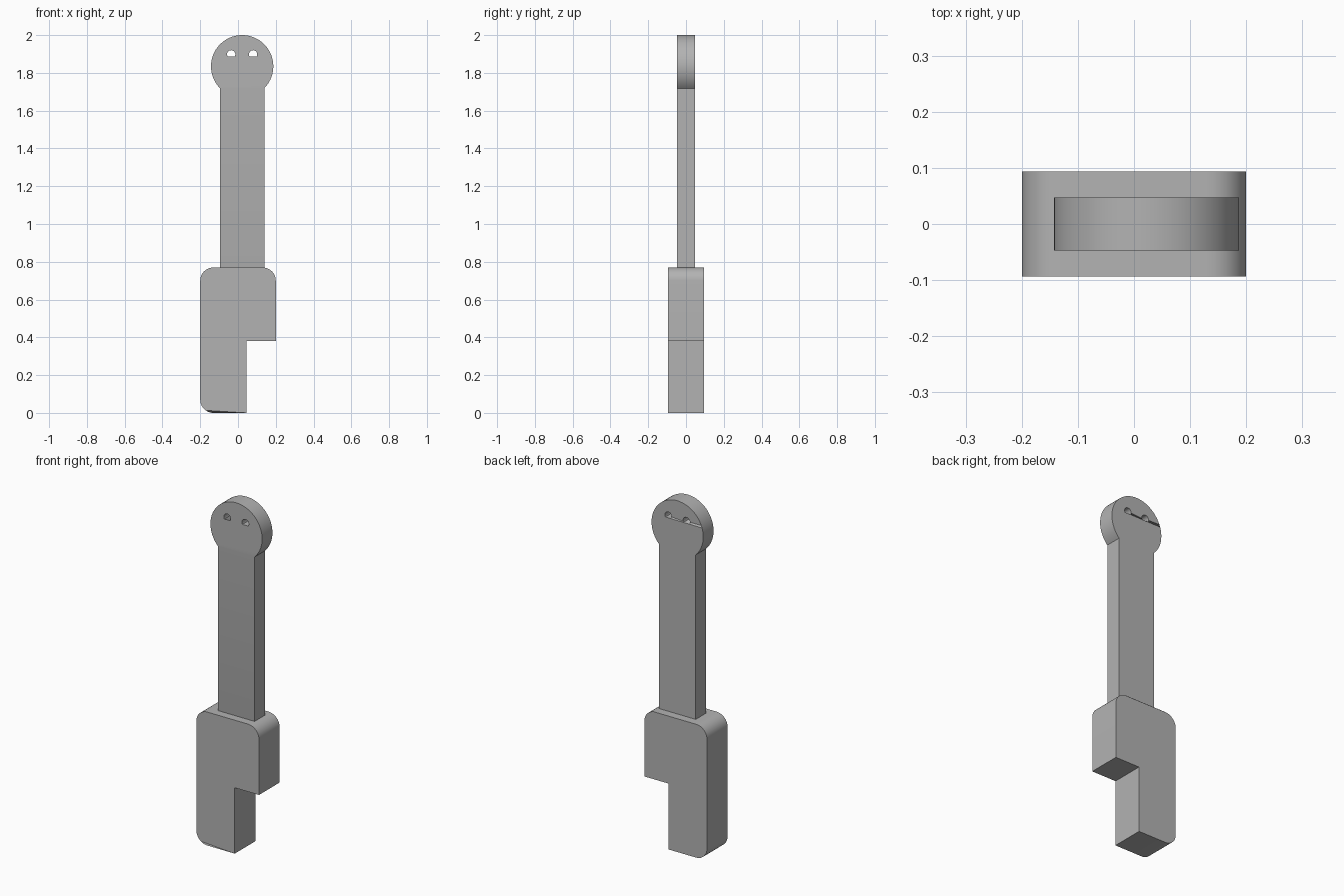
import bpy
import bmesh
from math import asin, cos, pi, radians, sin, sqrt

cube = bpy.data.objects.get("Cube")
if cube:
    bpy.data.objects.remove(cube, do_unlink=True)

# Single plain grey
GREY = (0.45, 0.45, 0.45, 1.0)
grey = bpy.data.materials.new("plain grey")
grey.use_nodes = True
grey.diffuse_color = GREY
grey.node_tree.nodes["Principled BSDF"].inputs["Base Color"].default_value = GREY


def arc(cx, cz, r, start, end, steps):
    """Points along a circular arc in the x-z plane."""
    angles = [start + (end - start) * i / steps for i in range(steps + 1)]
    return [(cx + r * cos(a), cz + r * sin(a)) for a in angles]


def plate(name, outlines, half_depth):
    """Extrude a closed outline, with any further outlines as through holes."""
    curve = bpy.data.curves.new(name, "CURVE")
    curve.dimensions = "2D"
    curve.fill_mode = "BOTH"
    curve.extrude = half_depth
    for outline in outlines:
        spline = curve.splines.new("POLY")
        spline.points.add(len(outline) - 1)
        for point, (x, z) in zip(spline.points, outline):
            point.co = (x, z, 0, 1)
        spline.use_cyclic_u = True
    source = bpy.data.objects.new(name + "_profile", curve)
    bpy.context.collection.objects.link(source)
    bpy.context.view_layer.update()
    depsgraph = bpy.context.evaluated_depsgraph_get()
    mesh = bpy.data.meshes.new_from_object(source.evaluated_get(depsgraph))
    bpy.data.objects.remove(source, do_unlink=True)

    # Weld caps to walls and merge the cap triangles
    bm = bmesh.new()
    bm.from_mesh(mesh)
    bmesh.ops.remove_doubles(bm, verts=bm.verts, dist=1e-5)
    for vert in bm.verts:
        x, z, y = vert.co
        vert.co = (x, -y, z)
    bmesh.ops.dissolve_limit(bm, angle_limit=radians(0.5),
                             verts=bm.verts, edges=bm.edges)
    bmesh.ops.recalc_face_normals(bm, faces=bm.faces)
    bm.to_mesh(mesh)
    bm.free()

    mesh.name = name
    mesh.materials.clear()
    mesh.materials.append(grey)
    obj = bpy.data.objects.new(name, mesh)
    bpy.context.collection.objects.link(obj)
    bpy.ops.object.select_all(action="DESELECT")
    obj.select_set(True)
    bpy.context.view_layer.objects.active = obj
    bpy.ops.object.shade_smooth_by_angle(angle=radians(30))
    return obj


# Base block: rounded corners with a square notch at the lower left side
W, TOP, R = 0.2, 0.77, 0.07
NOTCH_X, NOTCH_Z = 0.045, 0.38
base = [(NOTCH_X, 0), (NOTCH_X, NOTCH_Z), (W, NOTCH_Z)]
base += arc(W - R, TOP - R, R, 0, pi / 2, 10)
base += arc(R - W, TOP - R, R, pi / 2, pi, 10)
base += arc(R - W, R, R, pi, 1.5 * pi, 10)
plate("base_block", [base], 0.094)

# Arm with a round head, pierced by two flat-bottomed holes
CX, CZ, HEAD_R, HALF = 0.022, 1.835, 0.165, 0.117
neck = asin(sqrt(1 - (HALF / HEAD_R) ** 2))
arm = [(CX - HALF, TOP), (CX + HALF, TOP)]
arm += arc(CX, CZ, HEAD_R, -neck, pi + neck, 56)
holes = [arc(CX + side * 0.058, 1.898, 0.022, radians(-33), radians(213), 16)
         for side in (-1, 1)]
plate("arm_and_head", [arm] + holes, 0.047)
